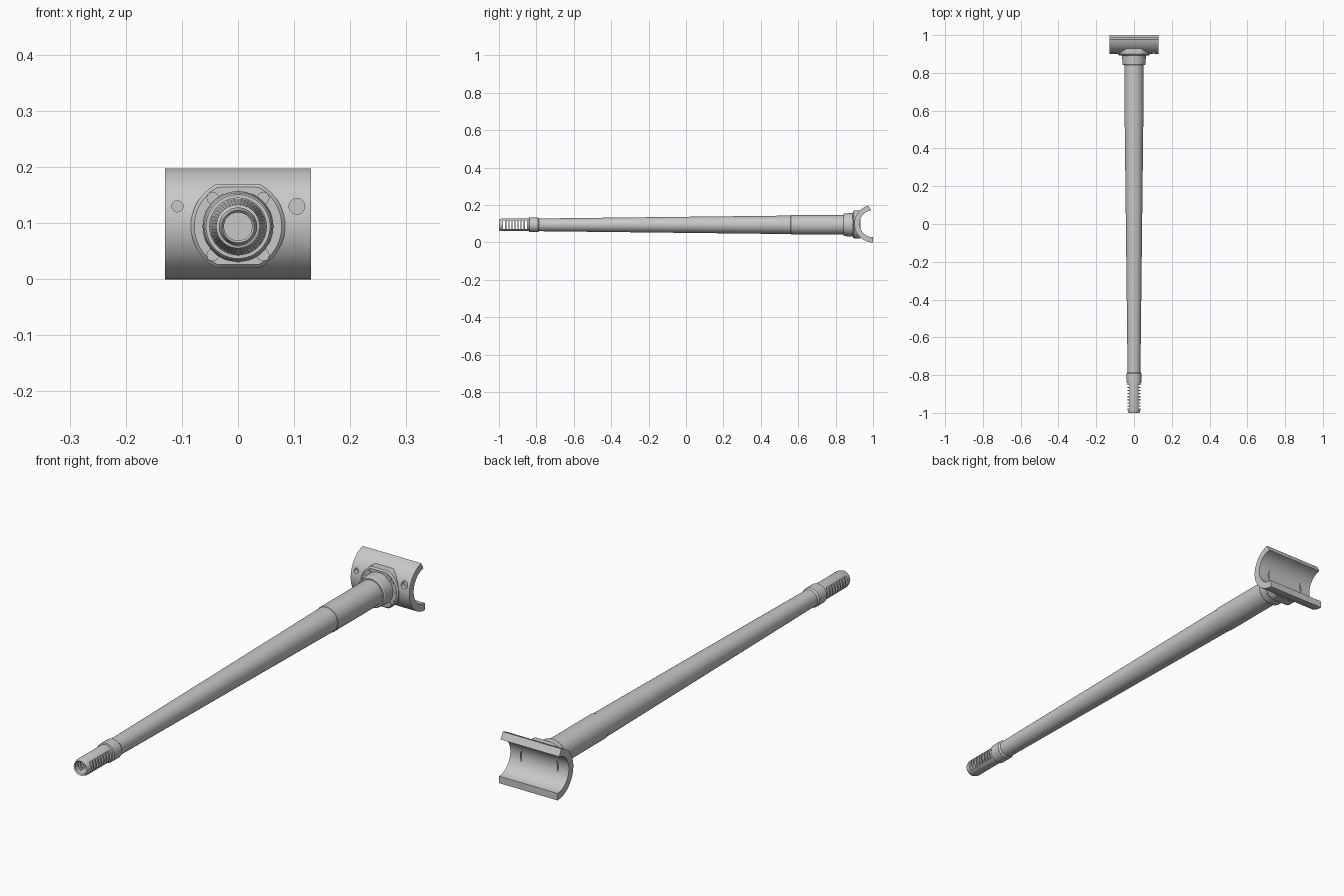
import bpy, bmesh, math
from mathutils import Matrix, Vector

if "Cube" in bpy.data.objects:
    bpy.data.objects.remove(bpy.data.objects["Cube"])

AXIS_Z = 0.094          # height of the shaft axis

steel = bpy.data.materials.new("grey steel")
steel.diffuse_color = (0.58, 0.58, 0.58, 1)
steel.use_nodes = True
steel.node_tree.nodes["Principled BSDF"].inputs["Base Color"].default_value = steel.diffuse_color


def finish(name, bm, smooth=True):
    bmesh.ops.remove_doubles(bm, verts=bm.verts, dist=1e-6)
    bmesh.ops.recalc_face_normals(bm, faces=bm.faces)
    me = bpy.data.meshes.new(name)
    bm.to_mesh(me)
    bm.free()
    me.materials.append(steel)
    ob = bpy.data.objects.new(name, me)
    bpy.context.collection.objects.link(ob)
    if smooth:
        bpy.ops.object.select_all(action='DESELECT')
        ob.select_set(True)
        bpy.context.view_layer.objects.active = ob
        bpy.ops.object.shade_smooth_by_angle(angle=math.radians(30))
    return ob


def lathe(name, profile, steps=48):
    """Revolve (radius, y) points around the shaft axis."""
    bm = bmesh.new()
    vs = [bm.verts.new((r, y, AXIS_Z)) for r, y in profile]
    es = [bm.edges.new(p) for p in zip(vs, vs[1:])]
    bmesh.ops.spin(bm, geom=vs + es, cent=(0, 0, AXIS_Z), axis=(0, 1, 0),
                   angle=math.tau, steps=steps, use_merge=True)
    return finish(name, bm)


def add_peg(bm, x, z, r, y0, y1, seg=20):
    """Cylinder along y between y0 and y1."""
    m = Matrix.Translation((x, (y0 + y1) / 2, z)) @ Matrix.Rotation(math.pi / 2, 4, 'X')
    bmesh.ops.create_cone(bm, cap_ends=True, segments=seg, radius1=r,
                          radius2=r, depth=y1 - y0, matrix=m)


def cut(ob, cutter):
    mod = ob.modifiers.new("cut", 'BOOLEAN')
    mod.operation = 'DIFFERENCE'
    mod.solver = 'EXACT'
    mod.object = cutter
    cutter.hide_render = True
    cutter.hide_viewport = True


# long tapered shaft with a hollow end and a sleeve
shaft = lathe("shaft", [(0, -0.84), (0.025, -0.84), (0.025, -0.995), (0.029, -1.0),
                        (0.034, -0.985), (0.034, -0.84), (0.039, -0.838), (0.039, -0.792),
                        (0.034, -0.785), (0.0495, 0.56), (0.0515, 0.562),
                        (0.0515, 0.86), (0, 0.86)])

# row of slots through both sides of the hollow end
bm = bmesh.new()
for i in range(8):
    y = -0.972 + i * 0.0165
    bmesh.ops.create_cube(bm, size=1, matrix=Matrix.Translation((0, y, AXIS_Z))
                          @ Matrix.Diagonal((0.1, 0.0105, 0.046, 1)))
cut(shaft, finish("slot_cutter", bm, False))

# collar between the shaft and the flange
lathe("collar", [(0, 0.842), (0.057, 0.842), (0.06, 0.846), (0.063, 0.885),
                 (0.063, 0.91), (0, 0.91)])


# flange: disc clipped flat at top and bottom, with a bevel and a rear rim
def outline(r, flat, n=64):
    pts = []
    for i in range(n):
        a = math.tau * i / n
        x, z = r * math.cos(a), r * math.sin(a)
        if abs(z) > flat:
            z = math.copysign(flat, z)
        pts.append((x, z))
    return pts


bm = bmesh.new()
rings = []
for r, flat, y in ((0.078, 0.069, 0.893), (0.084, 0.0745, 0.899),
                   (0.084, 0.0745, 0.933), (0.0805, 0.071, 0.933),
                   (0.0805, 0.071, 0.915)):
    rings.append([bm.verts.new((x, y, AXIS_Z + 0.001 + z)) for x, z in outline(r, flat)])
for a, b in zip(rings, rings[1:]):
    for i in range(len(a)):
        j = (i + 1) % len(a)
        bm.faces.new((a[i], a[j], b[j], b[i]))
bm.faces.new(rings[0])
bm.faces.new(rings[-1])
finish("flange", bm)

# bolt heads at the corners and small pins at the sides of the flange
bm = bmesh.new()
for sx in (-1, 1):
    for sz in (-1, 1):
        add_peg(bm, sx * 0.045, AXIS_Z + sz * 0.051, 0.011, 0.889, 0.9)
    for deg in (-30, 0, 30):
        a = math.radians(deg)
        add_peg(bm, sx * 0.073 * math.cos(a), AXIS_Z + 0.073 * math.sin(a),
                0.004, 0.891, 0.9, 12)
finish("flange_bolts", bm)

# saddle: half-pipe running along x, open to the back
bm = bmesh.new()
N = 40


def arc_point(R, a):
    return bm.verts.new((-0.13, 1 - R * math.cos(a), 0.1 + R * math.sin(a)))


pairs = []
for i in range(N + 1):
    t = i / N
    pairs.append((arc_point(0.1, math.radians(-90 + 166 * t)),
                  arc_point(0.072, math.radians(-90 + 172 * t))))
for (a, b), (c, d) in zip(pairs, pairs[1:]):
    bm.faces.new((a, b, d, c))
ext = bmesh.ops.extrude_face_region(bm, geom=bm.faces[:], use_keep_orig=True)
bmesh.ops.translate(bm, vec=Vector((0.26, 0, 0)),
                    verts=[g for g in ext["geom"] if isinstance(g, bmesh.types.BMVert)])
saddle = finish("saddle", bm)

# two blind holes in the front of the saddle
bm = bmesh.new()
add_peg(bm, -0.108, 0.13, 0.010, 0.85, 0.92)
add_peg(bm, 0.105, 0.13, 0.014, 0.85, 0.92, 28)
cut(saddle, finish("hole_cutter", bm, False))
